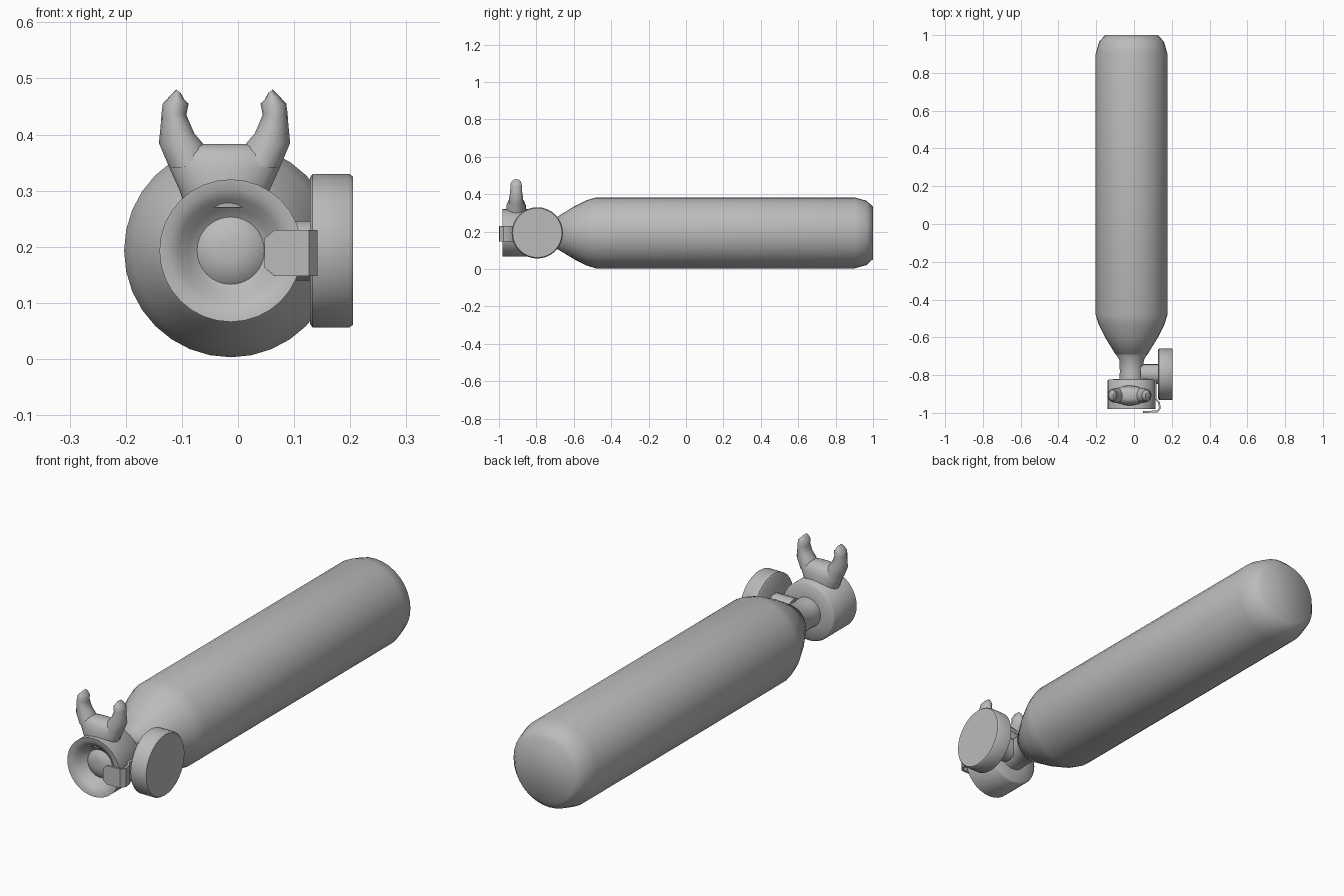
import bpy, bmesh, math
from mathutils import Vector, Matrix

cube = bpy.data.objects.get("Cube")
if cube:
    bpy.data.objects.remove(cube, do_unlink=True)

AX, AZ = -0.013, 0.193          # axis of the cylinder

grey = bpy.data.materials.new("plain grey")
grey.use_nodes = True
colour = (0.5, 0.5, 0.5, 1)
grey.diffuse_color = colour
grey.node_tree.nodes["Principled BSDF"].inputs["Base Color"].default_value = colour


def finish(name, bm, angle=50):
    bmesh.ops.recalc_face_normals(bm, faces=bm.faces)
    mesh = bpy.data.meshes.new(name)
    bm.to_mesh(mesh)
    bm.free()
    mesh.materials.append(grey)
    obj = bpy.data.objects.new(name, mesh)
    bpy.context.collection.objects.link(obj)
    bpy.ops.object.select_all(action='DESELECT')
    obj.select_set(True)
    bpy.context.view_layer.objects.active = obj
    bpy.ops.object.shade_smooth_by_angle(angle=math.radians(angle))
    return obj


def loft(bm, rings):
    """Skin a list of rings of points and cap both ends."""
    loops = [[bm.verts.new(p) for p in ring] for ring in rings]
    n = len(loops[0])
    for a, b in zip(loops, loops[1:]):
        for i in range(n):
            j = (i + 1) % n
            bm.faces.new((a[i], a[j], b[j], b[i]))
    bm.faces.new(loops[0])
    bm.faces.new(loops[-1])


def circle(n):
    return [(math.cos(2 * math.pi * i / n), math.sin(2 * math.pi * i / n)) for i in range(n)]


def lathe(name, profile, centre, axis, n=32, angle=50):
    """Turn (radius, distance) pairs round the y or x axis."""
    bm = bmesh.new()
    rings = []
    for r, d in profile:
        if axis == 'Y':
            rings.append([Vector((centre[0] + r * c, d, centre[1] + r * s)) for c, s in circle(n)])
        else:
            rings.append([Vector((d, centre[0] + r * c, centre[1] + r * s)) for c, s in circle(n)])
    loft(bm, rings)
    return finish(name, bm, angle)


# Tank with rounded base and tapering shoulder
lathe("tank", [(0.06, -0.70), (0.085, -0.69), (0.14, -0.60), (0.175, -0.53), (0.19, -0.48),
               (0.19, 0.90), (0.172, 0.965), (0.14, 1.0)], (AX, AZ), 'Y')

# Neck between tank and valve
lathe("neck", [(0.065, -0.84), (0.062, -0.78), (0.065, -0.72), (0.085, -0.685)], (AX, AZ), 'Y')

# Valve head with a dished front and a raised centre
lathe("valve_head", [(0.02, -0.952), (0.045, -0.947), (0.06, -0.935), (0.075, -0.945), (0.092, -0.967),
                     (0.11, -0.978), (0.127, -0.98), (0.127, -0.83), (0.12, -0.823), (0.06, -0.82)],
      (AX, AZ), 'Y')

# Side gauge on its stem
GAUGE = (-0.795, AZ)
lathe("gauge_stem", [(0.053, 0.035), (0.053, 0.14)], GAUGE, 'X', 20)
lathe("gauge", [(0.13, 0.128), (0.137, 0.133), (0.137, 0.198), (0.132, 0.205)], GAUGE, 'X')

# Bent strip clip running from the stem round to the front
path = [(0.115, -0.82), (0.115, -0.925), (0.132, -0.945), (0.137, -0.975), (0.125, -0.992),
        (0.065, -0.995), (0.047, -0.995)]
half = [0.041] * 6 + [0.026]
bm = bmesh.new()
rings = []
for i, (x, y) in enumerate(path):
    p, q = Vector(path[max(i - 1, 0)]), Vector(path[min(i + 1, len(path) - 1)])
    t = (q - p).normalized()
    nx, ny = -t.y * 0.005, t.x * 0.005
    rings.append([(x + s * nx, y + s * ny, 0.189 + h * half[i])
                  for s, h in ((1, 1), (1, -1), (-1, -1), (-1, 1))])
loft(bm, rings)
finish("front_clip", bm, 40)

# Fork: an oval root, then two prongs mirrored about its centre
FX, FY = -0.024, -0.908
bm = bmesh.new()
root = [(0.27, 0.07, 0.05), (0.30, 0.08, 0.054), (0.34, 0.098, 0.052),
        (0.365, 0.106, 0.042), (0.378, 0.09, 0.03), (0.383, 0.06, 0.014)]
loft(bm, [[(FX + w * c, FY + d * s, z) for c, s in circle(20)] for z, w, d in root])
finish("fork_root", bm, 60)

# Each row: outer edge (u, z), inner edge (u, z), half depth
prong = [((0.098, 0.34), (0.02, 0.345), 0.04), ((0.117, 0.385), (0.036, 0.381), 0.038),
         ((0.114, 0.415), (0.054, 0.402), 0.033), ((0.112, 0.44), (0.068, 0.435), 0.032),
         ((0.110, 0.455), (0.064, 0.455), 0.030), ((0.098, 0.468), (0.072, 0.463), 0.026),
         ((0.086, 0.480), (0.078, 0.474), 0.015)]
for name, side in (("fork_prong_left", 1), ("fork_prong_right", -1)):
    bm = bmesh.new()
    rings = []
    for outer, inner, depth in prong:
        o, i = Vector(outer), Vector(inner)
        mid, arm = (o + i) / 2, (o - i) / 2
        rings.append([(FX + side * (mid.x + arm.x * c), FY + depth * s, mid.y + arm.y * c)
                      for c, s in circle(14)])
    loft(bm, rings)
    finish(name, bm, 60)
